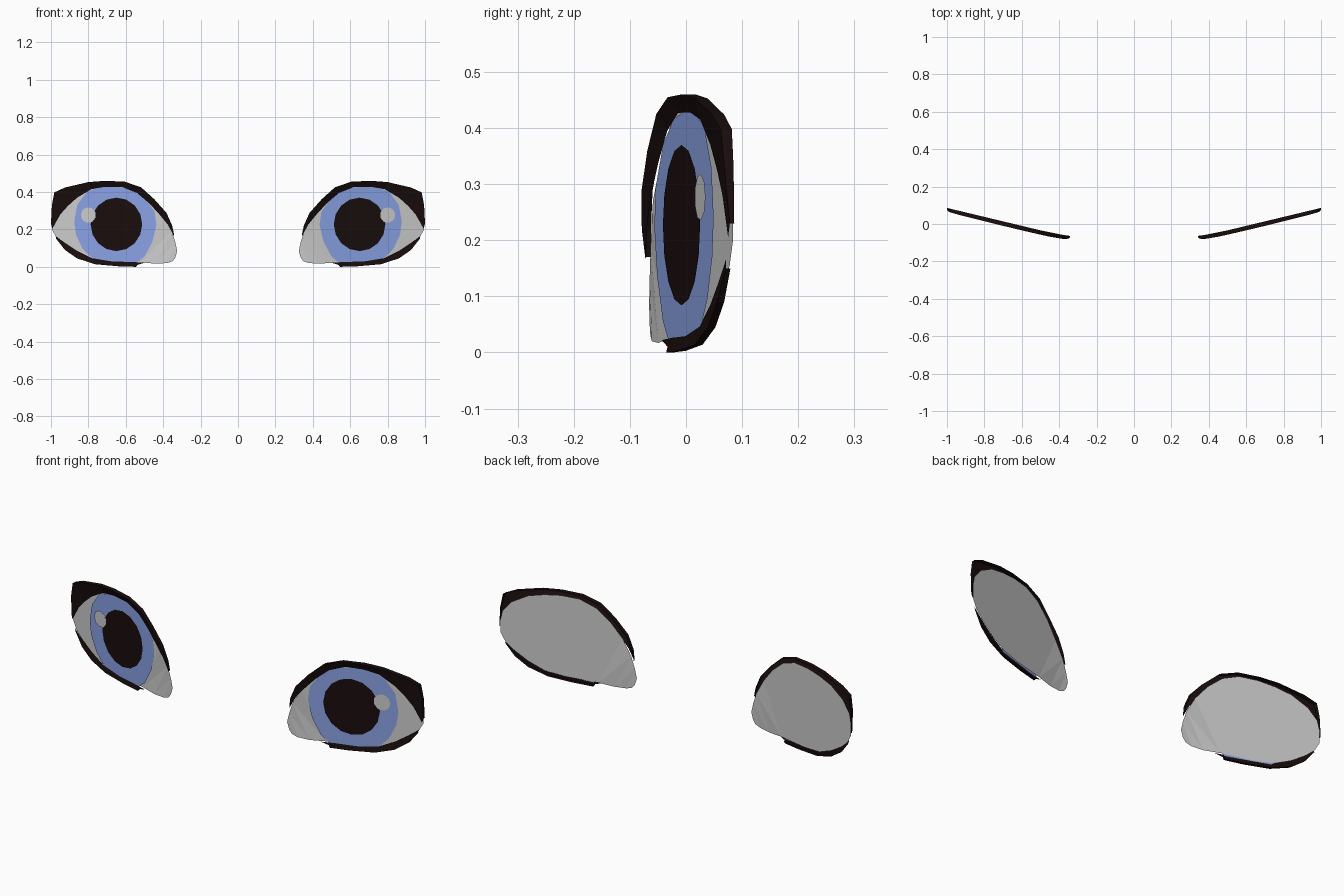
import bpy, bmesh, math

if "Cube" in bpy.data.objects:
    bpy.data.objects.remove(bpy.data.objects["Cube"])


def depth(x, off=0.0):
    # each eye lies on a gently slanted plane, curling back near the inner corner
    return 0.24 * (x - 0.65) - 0.002 + 0.15 * max(0.0, 0.40 - x) + off


def material(name, rgb):
    m = bpy.data.materials.new(name)
    m.diffuse_color = (*rgb, 1)
    m.use_nodes = True
    m.node_tree.nodes["Principled BSDF"].inputs["Base Color"].default_value = m.diffuse_color
    return m


black = material("black", (0.01, 0.004, 0.004))
blue = material("blue", (0.25, 0.36, 0.78))


def finish(name, bm, mat):
    me = bpy.data.meshes.new(name)
    bm.to_mesh(me)
    bm.free()
    ob = bpy.data.objects.new(name, me)
    bpy.context.collection.objects.link(ob)
    if mat:
        me.materials.append(mat)
    ob.modifiers.new("other_eye", 'MIRROR').use_clip = False
    return ob


def disc(name, outline, off, mat=None):
    bm = bmesh.new()
    f = bm.faces.new([bm.verts.new((x, depth(x, off), z)) for x, z in outline])
    f.normal_update()
    if f.normal.y > 0:
        f.normal_flip()
    bmesh.ops.triangulate(bm, faces=bm.faces[:])
    finish(name, bm, mat)


def ellipse(cx, cz, rx, rz, n):
    return [(cx + rx * math.cos(2 * math.pi * i / n),
             cz + rz * math.sin(2 * math.pi * i / n)) for i in range(n)]


def lash(name, rows, bulge):
    # rows of (inner x, inner z, outer x, outer z); the outer rim bulges forward
    bm = bmesh.new()
    strips, n = [], len(rows) - 1
    for i, (ix, iz, ox, oz) in enumerate(rows):
        b = bulge * math.sin(math.pi * i / n) ** 0.5
        strips.append([bm.verts.new((ix, depth(ix, -0.005), iz)),
                       bm.verts.new((ox, depth(ox, -0.004 - b), oz)),
                       bm.verts.new((ox, depth(ox, 0.004), oz))])
    for a, c in zip(strips, strips[1:]):
        for k in range(2):
            bm.faces.new((a[k], a[k + 1], c[k + 1], c[k]))
    bmesh.ops.recalc_face_normals(bm, faces=bm.faces[:])
    bm.normal_update()
    if sum(f.normal.y for f in bm.faces) > 0:
        bmesh.ops.reverse_faces(bm, faces=bm.faces[:])
    finish(name, bm, black)


# Eye white
disc("eye_white", [
    (.335, .05), (.35, .03), (.38, .02), (.44, .017), (.52, .024), (.68, .027),
    (.78, .04), (.86, .075), (.93, .12), (.97, .155), (.995, .20), (.996, .26),
    (.985, .31), (.94, .365), (.86, .41), (.78, .43), (.70, .44), (.61, .437),
    (.53, .405), (.46, .345), (.40, .27), (.355, .19), (.335, .13), (.325, .085)], 0.003)

# Iris, cut by the eyelids
disc("iris", [
    (.545, .018), (.68, .027), (.77, .034), (.83, .095), (.866, .17), (.876, .24),
    (.86, .33), (.805, .405), (.725, .427), (.65, .428), (.58, .417), (.50, .37),
    (.446, .295), (.436, .225), (.457, .135), (.50, .055)], -0.003, blue)

# Pupil and highlight
disc("pupil", ellipse(.65, .227, .138, .143, 16), -0.006, black)
disc("highlight", ellipse(.80, .277, .041, .042, 9), -0.009)

# Upper lash
lash("upper_lash", [
    (.343, .165, .341, .17), (.375, .225, .352, .22), (.42, .28, .382, .288),
    (.475, .34, .446, .36), (.54, .395, .518, .425), (.62, .427, .605, .455),
    (.71, .428, .71, .46), (.785, .415, .80, .453), (.86, .37, .925, .424),
    (.91, .325, .982, .398), (.95, .28, .995, .33), (.992, .205, 1.0, .23)], 0.016)

# Lower lash
lash("lower_lash", [
    (.50, .022, .538, .01), (.57, .026, .545, 0.0), (.675, .029, .64, .003),
    (.78, .046, .765, .014), (.86, .085, .86, .045), (.925, .128, .925, .09),
    (.975, .165, .972, .15)], 0.006)
